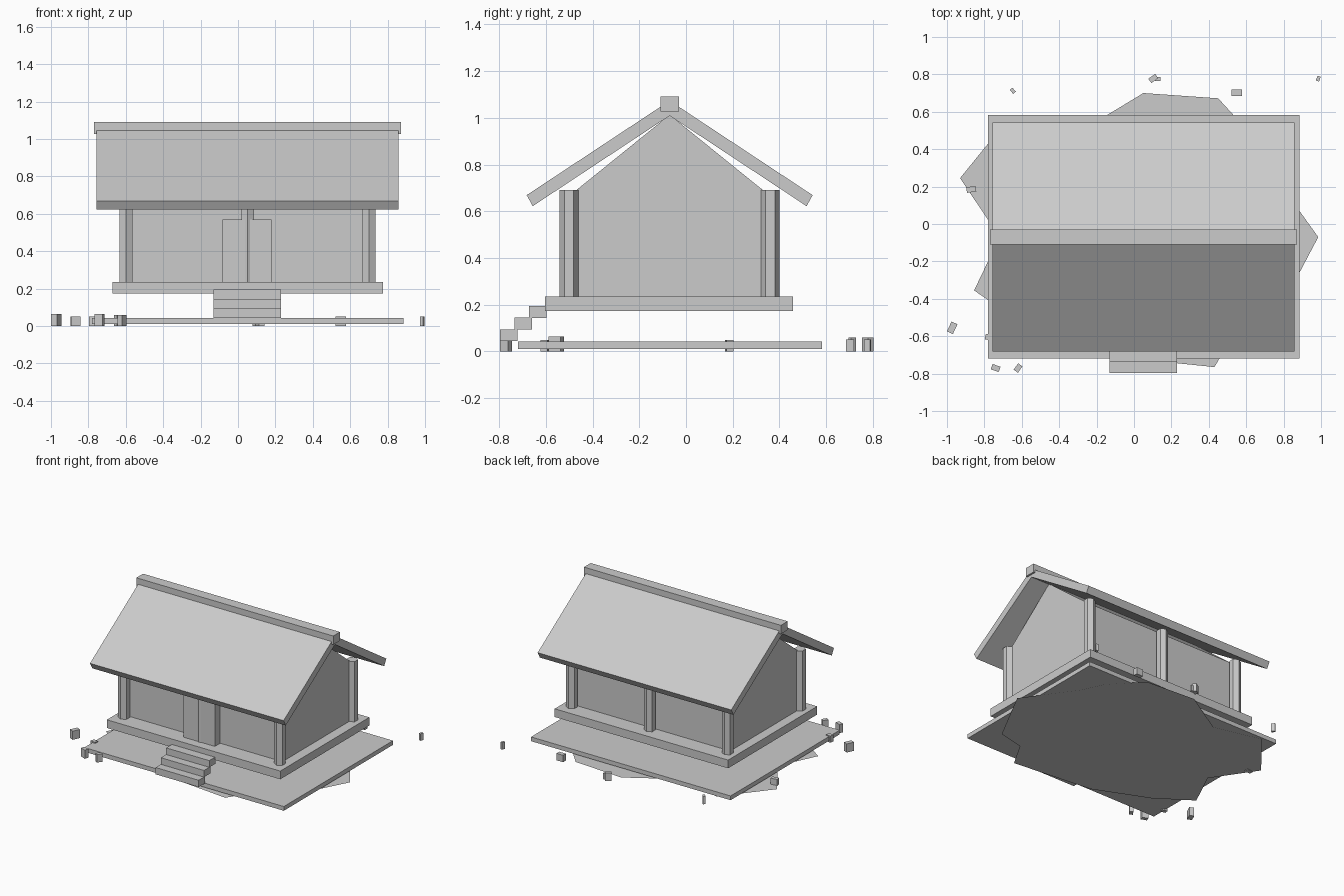
import bpy, bmesh
from math import radians
from mathutils import Matrix

cube = bpy.data.objects.get("Cube")
if cube:
    bpy.data.objects.remove(cube, do_unlink=True)

grey = bpy.data.materials.new("plain_grey")
grey.use_nodes = True
grey.diffuse_color = (0.6, 0.6, 0.6, 1)
grey.node_tree.nodes["Principled BSDF"].inputs["Base Color"].default_value = (0.6, 0.6, 0.6, 1)

MID_X, MID_Y = 0.05, -0.07   # centre of the house
DECK_TOP = 0.236


def finish(name, bm):
    bmesh.ops.recalc_face_normals(bm, faces=bm.faces)
    mesh = bpy.data.meshes.new(name)
    bm.to_mesh(mesh)
    bm.free()
    mesh.materials.append(grey)
    obj = bpy.data.objects.new(name, mesh)
    bpy.context.collection.objects.link(obj)
    return obj


def box(name, x, y, z, turn=0):
    """Box from three (low, high) ranges, turned about its own upright axis."""
    bm = bmesh.new()
    spans = (x, y, z)
    size = Matrix.Diagonal([b - a for a, b in spans] + [1])
    place = Matrix.Translation([(a + b) / 2 for a, b in spans])
    bmesh.ops.create_cube(bm, size=1, matrix=place @ Matrix.Rotation(radians(turn), 4, "Z") @ size)
    return finish(name, bm)


def prism(name, profile, x):
    """Extrude a (y offset, z) profile along x."""
    bm = bmesh.new()
    face = bm.faces.new([bm.verts.new((x[0], MID_Y + y, z)) for y, z in profile])
    new = bmesh.ops.extrude_face_region(bm, geom=[face])["geom"]
    bmesh.ops.translate(bm, vec=(x[1] - x[0], 0, 0),
                        verts=[v for v in new if isinstance(v, bmesh.types.BMVert)])
    return finish(name, bm)


# Base slab and raised deck
box("base_slab", (-0.78, 0.885), (-0.718, 0.583), (0.01, 0.042))
box("deck", (-0.672, 0.775), (-0.603, 0.458), (0.174, DECK_TOP))

# Gabled body
prism("house_body", [(-0.4, DECK_TOP), (0.4, DECK_TOP), (0.4, 0.69), (0, 1.013), (-0.4, 0.69)],
      (-0.6, 0.7))

# Roof panels and ridge beam
for side, label in ((-1, "front"), (1, "back")):
    prism(label + "_roof_panel",
          [(0, 1.073), (side * 0.612, 0.669), (side * 0.586, 0.622), (0, 1.009)], (-0.757, 0.858))
box("ridge_beam", (-0.771, 0.872), (-0.11, -0.03), (1.027, 1.092))

# Six-sided posts along front and back
for row, label in ((-1, "front"), (1, "back")):
    for i in (-1, 0, 1):
        bm = bmesh.new()
        at = Matrix.Translation((MID_X + i * 0.65, MID_Y + row * 0.431, (DECK_TOP + 0.69) / 2))
        bmesh.ops.create_cone(bm, cap_ends=True, segments=6, radius1=0.04, radius2=0.04,
                              depth=0.69 - DECK_TOP, matrix=at)
        # One corner points straight forward
        if not any(abs(v.co.x - at.translation.x) < 0.001 for v in bm.verts):
            bmesh.ops.rotate(bm, verts=bm.verts, cent=at.translation,
                             matrix=Matrix.Rotation(radians(30), 3, "Z"))
        finish(f"{label}_post_{i + 2}", bm)

# Door and steps
box("door", (-0.083, 0.18), (-0.533, -0.46), (DECK_TOP, 0.57))
for i in range(3):
    y, z = -0.797 + i * 0.063, 0.044 + i * 0.05
    box(f"step_{i + 1}", (-0.13, 0.23), (y, y + 0.075), (z, z + 0.051))

# Irregular patch of ground under the slab
outline = [(-0.93, 0.245), (-0.718, -0.07), (-0.855, -0.355), (-0.6, -0.53), (-0.2, -0.7),
           (0.43, -0.765), (0.55, -0.56), (0.75, -0.516), (0.985, -0.07), (0.72, 0.3),
           (0.65, 0.454), (0.45, 0.672), (0.05, 0.7), (-0.3, 0.488), (-0.66, 0.578)]
bm = bmesh.new()
bm.faces.new([bm.verts.new((x, y, 0.004)) for x, y in outline])
finish("ground_patch", bm)

# Scattered stones: x, y, width, depth, height, turn
stones = [(-0.972, -0.555, 0.035, 0.058, 0.065, -25), (-0.74, -0.77, 0.045, 0.03, 0.065, -20),
          (-0.62, -0.77, 0.028, 0.042, 0.06, -35), (-0.775, -0.605, 0.04, 0.03, 0.05, -10),
          (-0.87, 0.185, 0.05, 0.03, 0.05, 8), (-0.648, 0.712, 0.018, 0.028, 0.06, 40),
          (0.103, 0.778, 0.045, 0.028, 0.06, 35), (0.128, 0.775, 0.03, 0.02, 0.045, 0),
          (0.55, 0.702, 0.055, 0.033, 0.052, 0), (0.985, 0.777, 0.018, 0.027, 0.052, -20)]
for i, (x, y, w, d, h, turn) in enumerate(stones):
    box(f"stone_{i + 1}", (x - w / 2, x + w / 2), (y - d / 2, y + d / 2), (0, h), turn)
